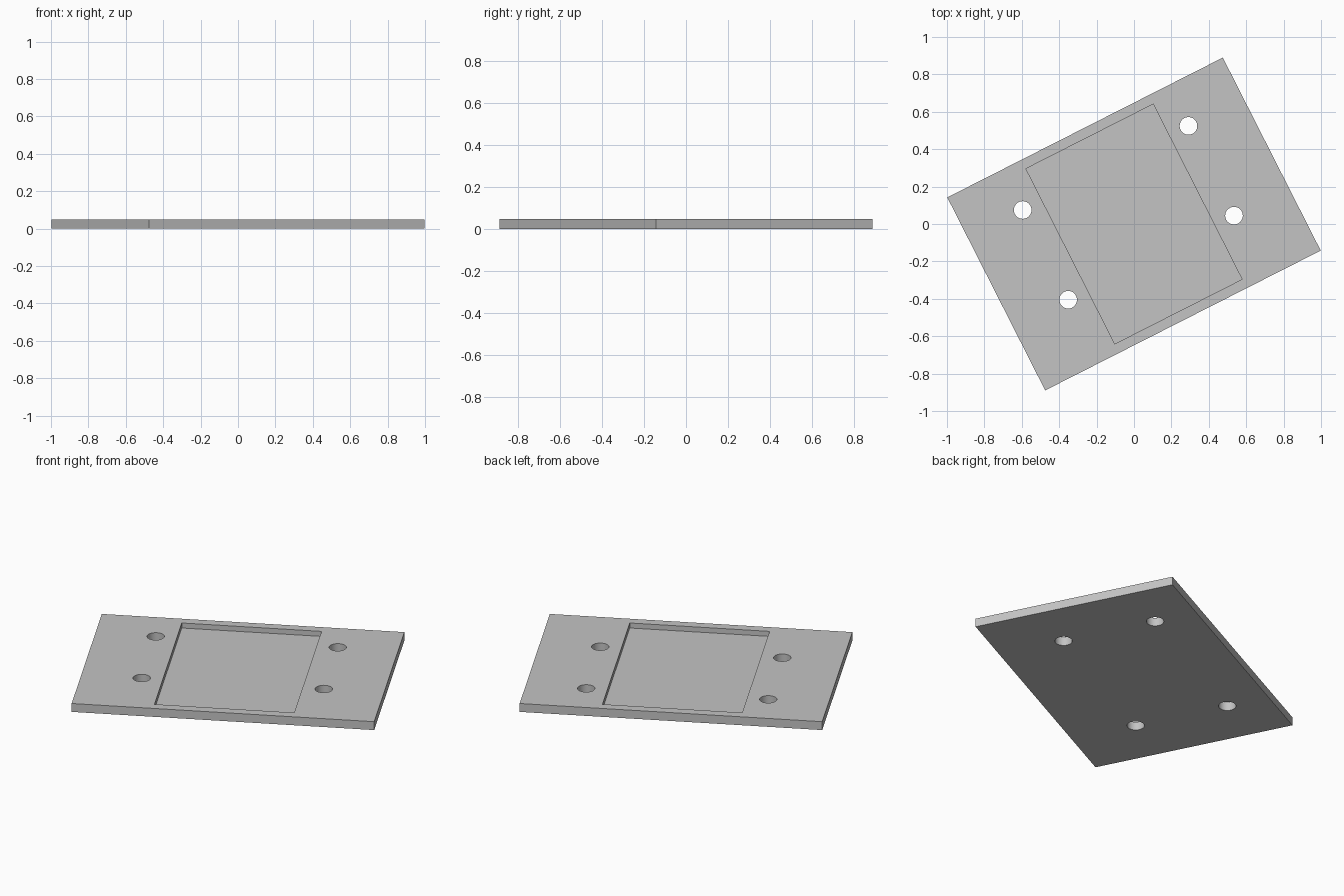
import bpy
import math
from mathutils import Matrix

if "Cube" in bpy.data.objects:
    bpy.data.objects.remove(bpy.data.objects["Cube"], do_unlink=True)

THICK = 0.05
POCKET_DEPTH = 0.03
TURN = Matrix.Rotation(math.radians(26.9), 4, "Z")

grey = bpy.data.materials.new("plain grey")
grey.use_nodes = True
GREY = (0.55, 0.55, 0.55, 1)
grey.diffuse_color = GREY
grey.node_tree.nodes["Principled BSDF"].inputs["Base Color"].default_value = GREY


def block(name, length, width, z0, z1):
    """Box centred on the origin between two heights, turned with the plate."""
    bpy.ops.mesh.primitive_cube_add(size=1)
    ob = bpy.context.object
    ob.name = name
    ob.data.transform(TURN @ Matrix.Translation((0, 0, (z0 + z1) / 2))
                      @ Matrix.Diagonal((length, width, z1 - z0, 1)))
    ob.data.materials.append(grey)
    return ob


def drill(name, u, v, radius):
    """Round cutter running right through the plate."""
    bpy.ops.mesh.primitive_cylinder_add(vertices=48, radius=radius, depth=0.3)
    ob = bpy.context.object
    ob.name = name
    ob.data.transform(TURN @ Matrix.Translation((u, v, THICK / 2)))
    ob.data.materials.append(grey)
    return ob


# Plate
plate = block("base_plate", 1.652, 1.157, 0, THICK)

# Shallow rectangular pocket and four through holes
cutters = [block("pocket_cutter", 0.763, 1.05, THICK - POCKET_DEPTH, 0.2)]
for u in (-0.497, 0.497):
    for v in (-0.202, 0.336):
        cutters.append(drill("hole_cutter", u, v, 0.047))

bpy.ops.object.select_all(action="DESELECT")
plate.select_set(True)
bpy.context.view_layer.objects.active = plate
for cutter in cutters:
    mod = plate.modifiers.new("cut", "BOOLEAN")
    mod.operation = "DIFFERENCE"
    mod.solver = "EXACT"
    mod.object = cutter
    bpy.ops.object.modifier_apply(modifier=mod.name)
    bpy.data.objects.remove(cutter, do_unlink=True)

# Round hole walls, crisp plate edges
bpy.ops.object.shade_smooth_by_angle(angle=math.radians(30))
